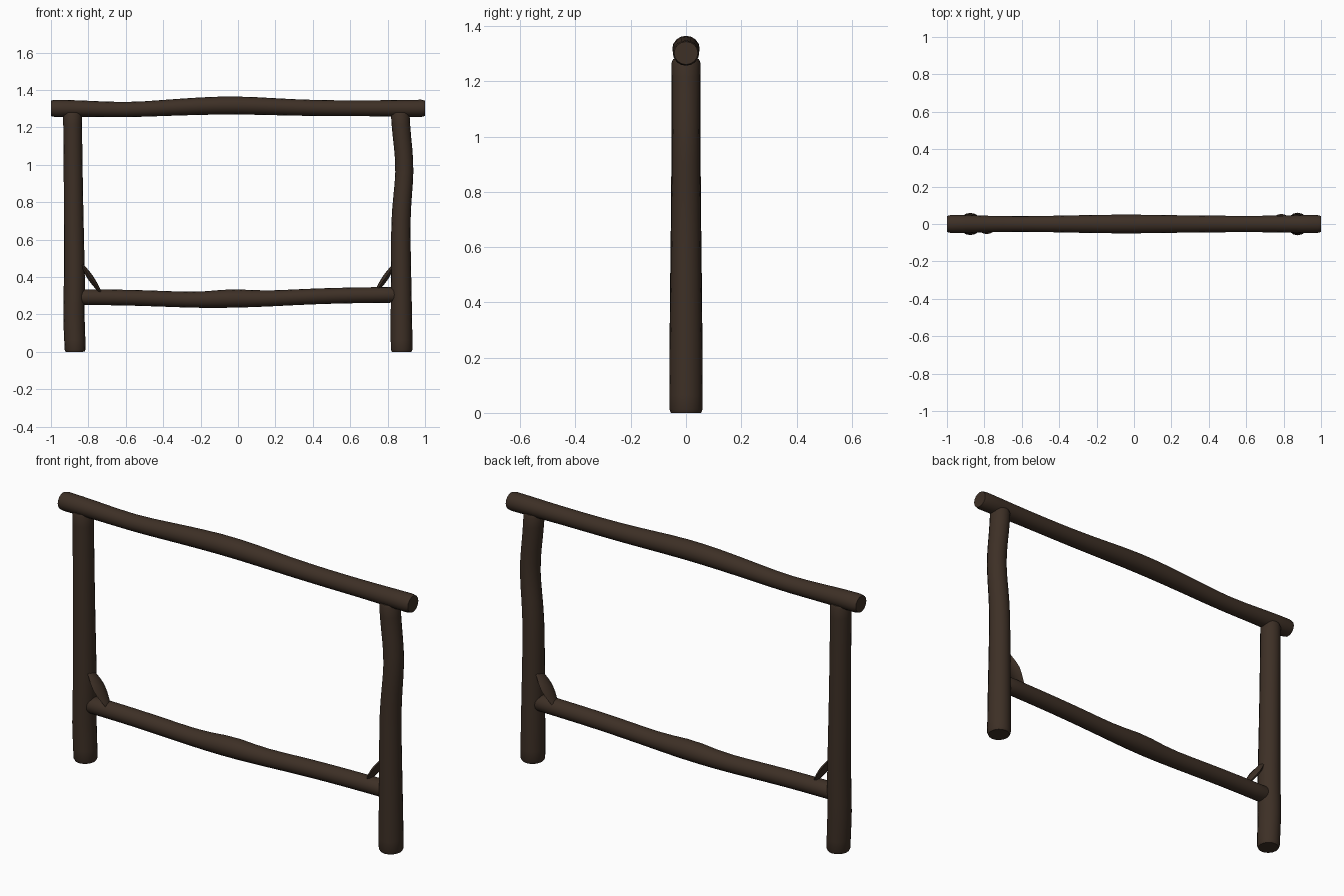
import bpy, bmesh, math
from mathutils import Vector

cube = bpy.data.objects.get("Cube")
if cube:
    bpy.data.objects.remove(cube, do_unlink=True)

# Bark colour shared by every part
bark = bpy.data.materials.new("dark_brown_bark")
bark.use_nodes = True
bark.diffuse_color = (0.047, 0.029, 0.019, 1)
shader = bark.node_tree.nodes["Principled BSDF"]
shader.inputs["Base Color"].default_value = bark.diffuse_color
shader.inputs["Roughness"].default_value = 0.9

DEPTH = Vector((0, 1, 0))


def bump(t, centre, width):
    """Soft bell that is one at the centre and fades over the width."""
    return math.exp(-((t - centre) / width) ** 2)


def make_ring(bm, centre, across, radius, flatness, sides):
    """Elliptical ring of vertices, wider or narrower along the depth axis."""
    ring = []
    for index in range(sides):
        angle = math.tau * index / sides
        offset = across * math.cos(angle) + DEPTH * flatness * math.sin(angle)
        ring.append(bm.verts.new(centre + offset * radius))
    return ring


def make_log(name, start, end, radius, bends, flatness=1.04, sides=16, steps=20):
    """Loft a log from start to end; each bend is (centre, width, sway, swell)."""
    start, end = Vector(start), Vector(end)
    across = (end - start).normalized().cross(DEPTH)
    bm = bmesh.new()

    # Worn rims sit just inside both ends
    rim = 0.01
    stations = [0, rim] + [step / steps for step in range(1, steps)] + [1 - rim, 1]
    rings = []
    for t in stations:
        sway = sum(bump(t, centre, width) * shift for centre, width, shift, swell in bends)
        size = radius + sum(bump(t, centre, width) * swell for centre, width, shift, swell in bends)
        if t in (0, 1):
            size *= 0.9
        centre = start.lerp(end, t) + across * sway
        rings.append(make_ring(bm, centre, across, size, flatness, sides))

    # Bark surface between neighbouring rings, then the sawn ends
    for lower, upper in zip(rings, rings[1:]):
        for index in range(sides):
            before = index - 1
            bm.faces.new((lower[before], lower[index], upper[index], upper[before]))
    bm.faces.new(rings[0])
    bm.faces.new(rings[-1])
    bmesh.ops.recalc_face_normals(bm, faces=bm.faces)

    mesh = bpy.data.meshes.new(name)
    bm.to_mesh(mesh)
    bm.free()
    mesh.materials.append(bark)
    log = bpy.data.objects.new(name, mesh)
    bpy.context.collection.objects.link(log)
    bpy.ops.object.select_all(action='DESELECT')
    log.select_set(True)
    bpy.context.view_layer.objects.active = log
    bpy.ops.object.shade_smooth_by_angle(angle=math.radians(40))


# Upright posts, thicker towards the ground
make_log(name="right_post", start=(-0.87, 0, 0), end=(-0.885, 0, 1.28), radius=0.05,
         bends=[(0.15, 0.4, 0, 0.007), (0.15, 0.1, 0.005, 0)])
make_log(name="left_post", start=(0.875, 0, 0), end=(0.865, 0, 1.28), radius=0.05,
         bends=[(0, 0.4, 0, 0.008), (0.77, 0.15, -0.022, -0.002)])

# Top rail, arched a little near the middle
make_log(name="top_rail", start=(-1, 0, 1.302), end=(1, 0, 1.302), radius=0.042,
         bends=[(0, 0.1, 0, 0.004), (0.2, 0.1, -0.007, -0.002),
                (0.48, 0.16, 0.015, 0.006), (1, 0.1, 0, 0.004)])

# Bottom rail, sagging with a knot in the middle
make_log(name="bottom_rail", start=(-0.85, 0, 0.293), end=(0.85, 0, 0.305), radius=0.042,
         bends=[(0.45, 0.25, -0.022, 0), (0.48, 0.08, 0.008, 0.007)])

# Flat corner braces with narrow ends
for name, side in (("right_brace", -1), ("left_brace", 1)):
    y = side * 0.01
    make_log(name=name, start=(side * 0.845, y, 0.48), end=(side * 0.73, y, 0.31),
             radius=0.005, bends=[(0.5, 0.4, 0, 0.011)],
             flatness=2.8, sides=8, steps=6)
